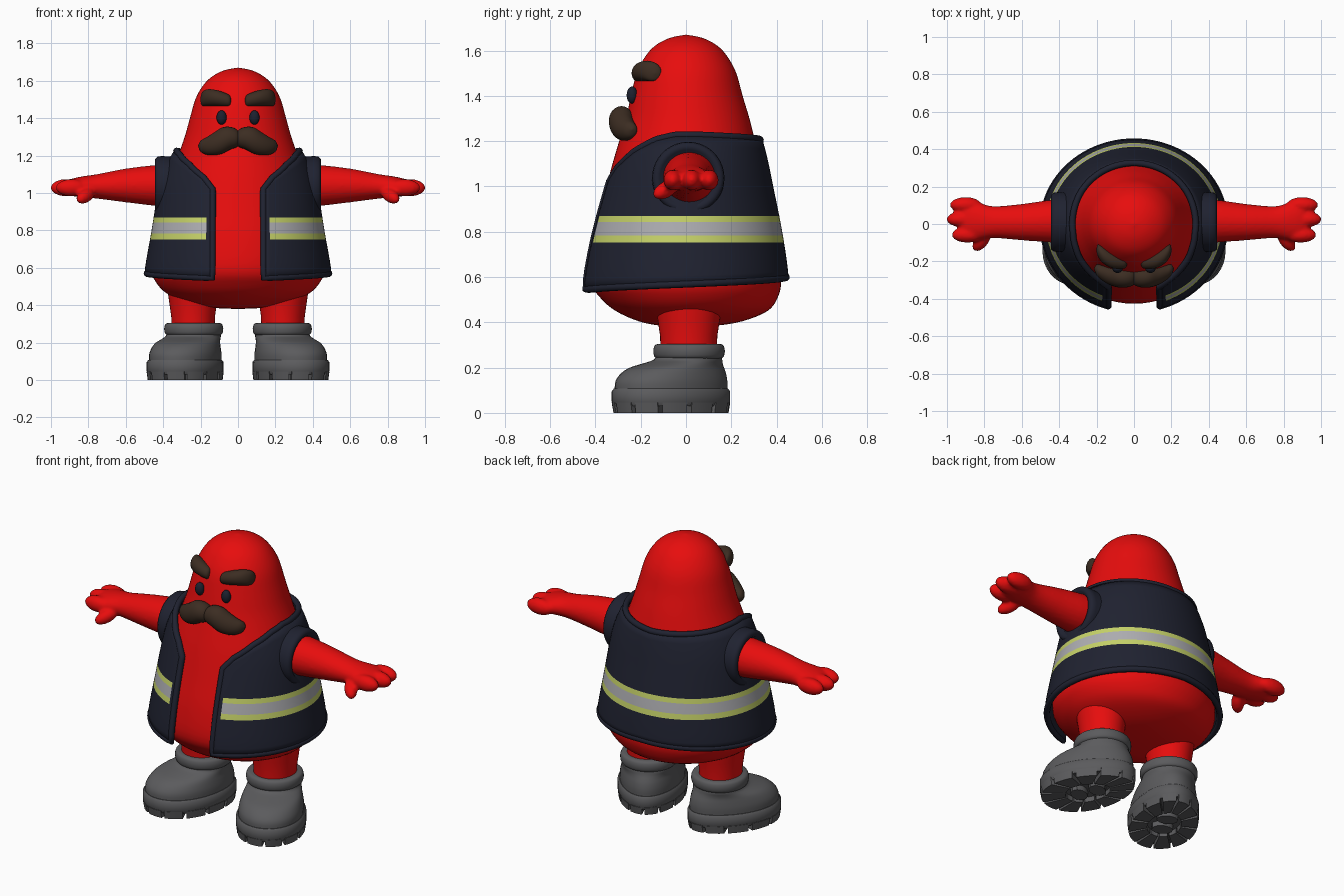
import bpy, bmesh
from math import sin, cos, pi, asin, radians
from mathutils import Vector, Matrix

cube = bpy.data.objects.get("Cube")
if cube:
    bpy.data.objects.remove(cube)


def material(name, rgb):
    m = bpy.data.materials.new(name)
    m.use_nodes = True
    m.diffuse_color = (*rgb, 1)
    m.node_tree.nodes["Principled BSDF"].inputs["Base Color"].default_value = (*rgb, 1)
    return m


RED = material("red skin", (0.8, 0.004, 0.004))
NAVY = material("navy cloth", (0.014, 0.016, 0.03))
GREY = material("grey rubber", (0.105, 0.105, 0.11))
BROWN = material("brown hair", (0.045, 0.026, 0.016))
SILVER = material("silver tape", (0.42, 0.42, 0.44))
YELLOW = material("yellow tape", (0.56, 0.64, 0.14))
EYE = material("dark eye", (0.012, 0.015, 0.028))


def smooth(rows, n=4):
    """Catmull-Rom resampling of rows of numbers."""
    out = []
    for i in range(len(rows) - 1):
        quad = [rows[max(0, min(len(rows) - 1, i + k))] for k in (-1, 0, 1, 2)]
        for j in range(n):
            t = j / n
            out.append([b + 0.5 * t * (c - a + t * (2 * a - 5 * b + 4 * c - d + t * (3 * (b - c) + d - a)))
                        for a, b, c, d in zip(*quad)])
    return out + [list(rows[-1])]


def loft(bm, rings):
    """Skin a list of closed rings and cap both ends."""
    vs = [[bm.verts.new(p) for p in r] for r in rings]
    n = len(vs[0])
    for a, b in zip(vs, vs[1:]):
        for i in range(n):
            j = (i + 1) % n
            bm.faces.new((a[i], a[j], b[j], b[i]))
    bm.faces.new(vs[0])
    bm.faces.new(vs[-1])


def loft_x(bm, rows, side=1, n=24):
    """Loft along x; each row is x, y, z, y radius, z radius."""
    loft(bm, [[(side * x, y + max(ry, 0) * cos(2 * pi * k / n), z + max(rz, 0) * sin(2 * pi * k / n))
               for k in range(n)] for x, y, z, ry, rz in rows])


def ellipsoid(bm, centre, radii, rot=None):
    m = Matrix.Translation(centre) @ (rot or Matrix()) @ Matrix.Diagonal((*radii, 1))
    bmesh.ops.create_uvsphere(bm, u_segments=20, v_segments=14, radius=1, matrix=m)


def finish(name, bm, *mats, angle=40):
    bmesh.ops.remove_doubles(bm, verts=bm.verts, dist=0.0002)
    bmesh.ops.recalc_face_normals(bm, faces=bm.faces)
    for f in bm.faces:
        f.smooth = True
    me = bpy.data.meshes.new(name)
    bm.to_mesh(me)
    bm.free()
    me.set_sharp_from_angle(angle=radians(angle))
    for m in mats:
        me.materials.append(m)
    ob = bpy.data.objects.new(name, me)
    bpy.context.collection.objects.link(ob)
    return ob


# Body: height, half width, front depth, back depth
body_rows = [(0.38, 0, 0, 0), (0.385, 0.12, 0.11, 0.13), (0.405, 0.24, 0.21, 0.25), (0.45, 0.36, 0.31, 0.36),
             (0.51, 0.43, 0.38, 0.405), (0.59, 0.46, 0.425, 0.42), (0.75, 0.44, 0.41, 0.4),
             (0.92, 0.405, 0.37, 0.365), (1.08, 0.365, 0.33, 0.335), (1.2, 0.32, 0.295, 0.305),
             (1.3, 0.285, 0.265, 0.28), (1.4, 0.257, 0.243, 0.25), (1.5, 0.228, 0.218, 0.222),
             (1.57, 0.19, 0.182, 0.185), (1.62, 0.142, 0.138, 0.14), (1.655, 0.075, 0.073, 0.075), (1.67, 0, 0, 0)]


def around(row, phi):
    """Point on an oval section; phi runs from the front (-y) towards +x."""
    z, rx, yf, yb = row
    return (max(rx, 0) * sin(phi), -max(yf if cos(phi) > 0 else yb, 0) * cos(phi), z)


bm = bmesh.new()
loft(bm, [[around(r, 2 * pi * k / 64) for k in range(64)] for r in smooth(body_rows)])
finish("body", bm, RED, angle=80)

# Vest: open-fronted shell with a sloping hem and a V neckline
vest_rows = smooth([(0.5, 0.5, 0.468, 0.445), (0.6, 0.497, 0.468, 0.453), (0.8, 0.462, 0.43, 0.425),
                    (1.0, 0.43, 0.375, 0.385), (1.1, 0.405, 0.345, 0.365), (1.2, 0.36, 0.315, 0.34),
                    (1.26, 0.31, 0.29, 0.32)])
neckline = [(0, 1.02), (0.045, 1.08), (0.15, 1.155), (0.26, 1.205), (0.36, 1.225), (0.5, 1.225), (1, 1.205)]
TAPE = [0.752, 0.783, 0.842, 0.87]


def sample(rows, key):
    for a, b in zip(rows, rows[1:]):
        if key <= b[0]:
            t = (key - a[0]) / (b[0] - a[0])
            return [p + t * (q - p) for p, q in zip(a, b)]
    return list(rows[-1])


def vest_point(u, z):
    row = sample(vest_rows, z)
    start = asin(0.14 / row[1])
    return around(row, start + u * 2 * (pi - start))


def vest_column(u):
    s = 2 * min(u, 1 - u)
    low, high = 0.545 + 0.055 * s, sample(neckline, s)[1]
    levels = [low + (TAPE[0] - low) * k / 5 for k in range(5)] + TAPE
    levels += [TAPE[-1] + (high - TAPE[-1]) * k / 8 for k in range(1, 9)]
    return [vest_point(u, z) for z in levels]


us = [0, 0.012] + [0.012 + 0.976 * k / 80 for k in range(1, 81)] + [1]
columns = [vest_column(u) for u in us]
bm = bmesh.new()
grid = [[bm.verts.new(p) for p in c] for c in columns]
for i in range(len(grid) - 1):
    for j in range(len(grid[0]) - 1):
        f = bm.faces.new((grid[i][j], grid[i + 1][j], grid[i + 1][j + 1], grid[i][j + 1]))
        if 0 < i < len(grid) - 2:
            f.material_index = {5: 1, 6: 2, 7: 1}.get(j, 0)
vest = finish("vest", bm, NAVY, YELLOW, SILVER, angle=60)
shell = vest.modifiers.new("thickness", "SOLIDIFY")
shell.thickness = 0.03
shell.offset = -1

# Piping around the vest edge
edge = [c[0] for c in columns] + columns[-1][1:] + [c[-1] for c in columns[-2::-1]] + columns[0][-2:0:-1]
curve = bpy.data.curves.new("vest_piping", "CURVE")
curve.dimensions = "3D"
curve.bevel_depth = 0.017
curve.bevel_resolution = 3
spline = curve.splines.new("POLY")
spline.points.add(len(edge) - 1)
spline.use_cyclic_u = True
for p, co in zip(spline.points, edge):
    inward = Vector((-co[0], -co[1], 0)).normalized() * 0.012
    p.co = (*(Vector(co) + inward), 1)
curve.materials.append(NAVY)
bpy.context.collection.objects.link(bpy.data.objects.new("vest_piping", curve))

TURN = radians(25)


def boot_ring(side, z, cy, hl, hw, egg, angles):
    """Egg-shaped section, wide at the toe and turned outward."""
    pts = []
    for t in angles:
        x, y = hw * sin(t) * (1 + egg * cos(t)), cy - hl * cos(t)
        pts.append((side * (0.243 + x * cos(TURN) - y * sin(TURN)), x * sin(TURN) + y * cos(TURN), z))
    return pts


full = [2 * pi * k / 40 for k in range(40)]
sole_rows = [(0.03, -0.07, 0.265, 0.178, 0.13), (0.05, -0.07, 0.275, 0.188, 0.13),
             (0.095, -0.07, 0.275, 0.188, 0.13), (0.108, -0.07, 0.265, 0.178, 0.13)]
upper_rows = [(0.1, -0.07, 0.262, 0.175, 0.13), (0.14, -0.068, 0.26, 0.175, 0.13), (0.175, -0.058, 0.243, 0.168, 0.12),
              (0.2, -0.042, 0.217, 0.16, 0.1), (0.218, -0.015, 0.182, 0.152, 0.05), (0.235, 0.01, 0.152, 0.146, 0),
              (0.26, 0.014, 0.143, 0.143, 0)]
collar_rows = [(0.24, 0.015, 0.143, 0.143, 0), (0.25, 0.015, 0.154, 0.154, 0), (0.275, 0.015, 0.158, 0.158, 0),
               (0.297, 0.015, 0.152, 0.152, 0), (0.305, 0.015, 0.138, 0.138, 0)]

for side, label in ((1, "left"), (-1, "right")):
    # Arm with hand, fused into one smooth skin
    bm = bmesh.new()
    loft_x(bm, smooth([(0.3, 0.01, 1.04, 0.12, 0.115), (0.43, 0.015, 1.04, 0.115, 0.11), (0.6, 0.01, 1.04, 0.097, 0.09),
                       (0.75, 0.01, 1.035, 0.085, 0.066), (0.83, 0.015, 1.033, 0.1, 0.056),
                       (0.89, 0.02, 1.03, 0.105, 0.046), (0.93, 0.02, 1.03, 0.08, 0.03)]), side)
    for y, tip in ((-0.058, 0.975), (0.025, 1.003), (0.102, 0.985)):
        ellipsoid(bm, (side * (tip - 0.085), y, 1.028), (0.085, 0.042, 0.046))
    ellipsoid(bm, (side * 0.815, -0.09, 0.985), (0.07, 0.036, 0.036),
              Matrix.Rotation(-side * 0.9, 4, "Z") @ Matrix.Rotation(side * 0.4, 4, "Y"))
    arm = finish(label + "_arm", bm, RED)
    fuse = arm.modifiers.new("fuse", "REMESH")
    fuse.mode = "VOXEL"
    fuse.voxel_size = 0.01
    fuse.use_smooth_shade = True
    soften = arm.modifiers.new("soften", "SMOOTH")
    soften.iterations = 3

    # Armhole band
    bm = bmesh.new()
    loft_x(bm, [(x, 0.01, 1.037, r, r) for x, r in
                ((0.3, 0.155), (0.41, 0.16), (0.43, 0.157), (0.443, 0.145), (0.44, 0.125), (0.42, 0.11))], side, 40)
    finish(label + "_armhole", bm, NAVY, angle=60)

    # Leg
    bm = bmesh.new()
    loft(bm, [[(side * (0.24 + r * cos(t)), 0.012 + r * 1.08 * sin(t), z) for t in full]
              for z, r in ((0.27, 0.115), (0.34, 0.117), (0.41, 0.127), (0.5, 0.14))])
    finish(label + "_leg", bm, RED)

    # Boot upper and collar
    bm = bmesh.new()
    loft(bm, [boot_ring(side, *r, full) for r in smooth(upper_rows, 3)])
    loft(bm, [boot_ring(side, *r, full) for r in smooth(collar_rows, 3)])
    finish(label + "_boot", bm, GREY, angle=70)

    # Sole with tread blocks
    bm = bmesh.new()
    loft(bm, [boot_ring(side, *r, full) for r in sole_rows])
    for k in range(12):
        arc = [2 * pi * (k + 0.08 + 0.84 * j / 4) / 12 for j in range(5)]
        rings = []
        for z, grow in ((0, 0.97), (0.045, 1)):
            rings.append(boot_ring(side, z, -0.07, 0.275 * grow, 0.188 * grow, 0.13, arc)
                         + boot_ring(side, z, -0.07, 0.13, 0.09, 0.13, arc[::-1]))
        loft(bm, rings)
    for cy in (-0.125, -0.015):
        loft(bm, [boot_ring(side, z, cy, 0.045, 0.06, 0, full[::4]) for z in (0, 0.04)])
    finish(label + "_sole", bm, GREY)

    # Eyebrow
    bm = bmesh.new()
    loft_x(bm, smooth([(0.036, -0.205, 1.492, 0, 0), (0.043, -0.205, 1.492, 0.028, 0.028),
                       (0.07, -0.203, 1.498, 0.037, 0.037), (0.12, -0.19, 1.508, 0.045, 0.043),
                       (0.165, -0.165, 1.51, 0.045, 0.044), (0.192, -0.142, 1.503, 0.033, 0.035),
                       (0.202, -0.138, 1.5, 0, 0)]), side)
    finish(label + "_eyebrow", bm, BROWN, angle=80)

    # Eye
    bm = bmesh.new()
    ellipsoid(bm, (side * 0.088, -0.238, 1.403), (0.027, 0.024, 0.038))
    finish(label + "_eye", bm, EYE)

    # Moustache half
    bm = bmesh.new()
    loft_x(bm, smooth([(-0.012, -0.282, 1.292, 0, 0), (0, -0.282, 1.292, 0.042, 0.042), (0.04, -0.285, 1.293, 0.054, 0.06),
                       (0.085, -0.283, 1.28, 0.056, 0.07), (0.13, -0.275, 1.262, 0.05, 0.06),
                       (0.17, -0.26, 1.251, 0.042, 0.046), (0.2, -0.245, 1.25, 0.028, 0.029),
                       (0.214, -0.238, 1.252, 0, 0)]), side)
    finish(label + "_moustache", bm, BROWN, angle=80)
